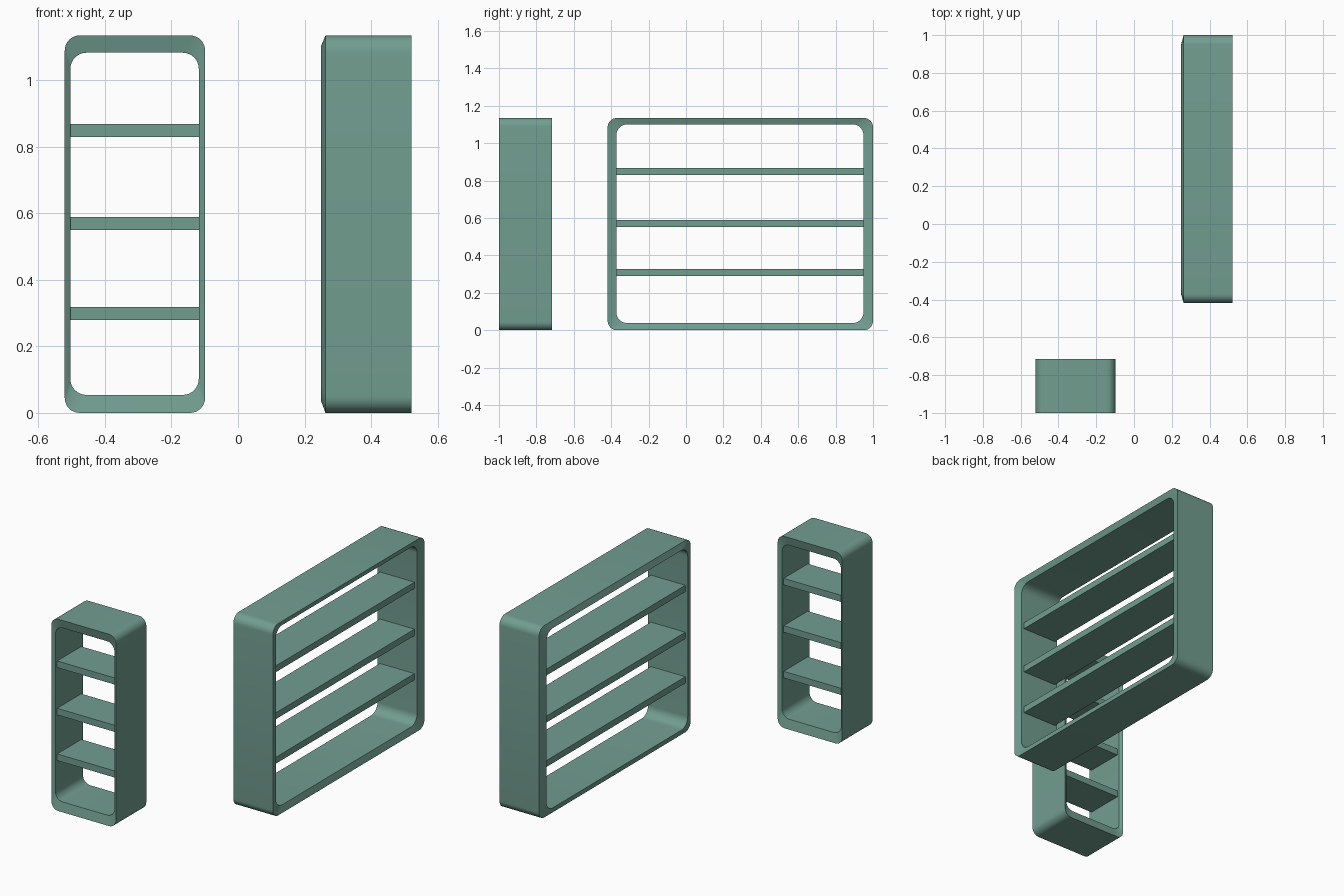
import bpy, bmesh
from math import sin, cos, pi
from mathutils import Matrix, Vector

if "Cube" in bpy.data.objects:
    bpy.data.objects.remove(bpy.data.objects["Cube"])


def rounded_rect(u0, u1, z0, z1, r, seg=8):
    pts = []
    for i, (cu, cz) in enumerate([(u1 - r, z1 - r), (u0 + r, z1 - r),
                                  (u0 + r, z0 + r), (u1 - r, z0 + r)]):
        for s in range(seg + 1):
            a = (i + s / seg) * pi / 2
            pts.append((cu + r * cos(a), cz + r * sin(a)))
    return pts


def finish(name, bm, smooth):
    bmesh.ops.recalc_face_normals(bm, faces=bm.faces)
    mesh = bpy.data.meshes.new(name)
    bm.to_mesh(mesh)
    bm.free()
    obj = bpy.data.objects.new(name, mesh)
    bpy.context.collection.objects.link(obj)
    mat = bpy.data.materials.get("green_paint")
    if mat is None:
        mat = bpy.data.materials.new("green_paint")
        mat.diffuse_color = (0.17, 0.34, 0.28, 1)
        mat.use_nodes = True
        mat.node_tree.nodes["Principled BSDF"].inputs["Base Color"].default_value = mat.diffuse_color
    mesh.materials.append(mat)
    if smooth:
        bpy.ops.object.select_all(action='DESELECT')
        obj.select_set(True)
        bpy.context.view_layer.objects.active = obj
        bpy.ops.object.shade_smooth_by_angle(angle=0.6)
    return obj


# Open frame: outer and inner rounded loops joined into a tube with sloped rims
def frame(name, axis, outer, inner, outer_depth, inner_depth, r_out, r_in):
    bm = bmesh.new()
    place = (lambda u, z, d: (d, u, z)) if axis == 'X' else (lambda u, z, d: (u, d, z))
    po, pi_ = rounded_rect(*outer, r_out), rounded_rect(*inner, r_in)
    sections = [(po, outer_depth[0]), (po, outer_depth[1]),
                (pi_, inner_depth[1]), (pi_, inner_depth[0])]
    loops = [[bm.verts.new(place(u, z, d)) for u, z in pts] for pts, d in sections]
    n = len(po)
    for k in range(4):
        a, b = loops[k], loops[(k + 1) % 4]
        for i in range(n):
            j = (i + 1) % n
            bm.faces.new((a[i], a[j], b[j], b[i]))
    return finish(name, bm, True)


def board(name, lo, hi):
    lo, hi = Vector(lo), Vector(hi)
    bm = bmesh.new()
    bmesh.ops.create_cube(bm, size=1, matrix=Matrix.Translation((lo + hi) / 2)
                          @ Matrix.Diagonal((*(hi - lo), 1)))
    return finish(name, bm, False)


# Narrow bookcase, open to front and back
frame("narrow_frame", 'Y', (-0.521, -0.099, 0, 1.135), (-0.504, -0.118, 0.054, 1.083),
      (-1.0, -0.716), (-0.987, -0.729), 0.045, 0.048)
for i, z in enumerate((0.28, 0.55, 0.83)):
    board(f"narrow_shelf_{i + 1}", (-0.505, -0.97, z), (-0.117, -0.745, z + 0.039))

# Wide bookcase, open to left and right
frame("wide_frame", 'X', (-0.419, 1.0, 0, 1.135), (-0.372, 0.949, 0.038, 1.101),
      (0.263, 0.521), (0.249, 0.508), 0.05, 0.058)
for i, z in enumerate((0.289, 0.552, 0.83)):
    board(f"wide_shelf_{i + 1}", (0.265, -0.373, z), (0.49, 0.95, z + 0.038))
